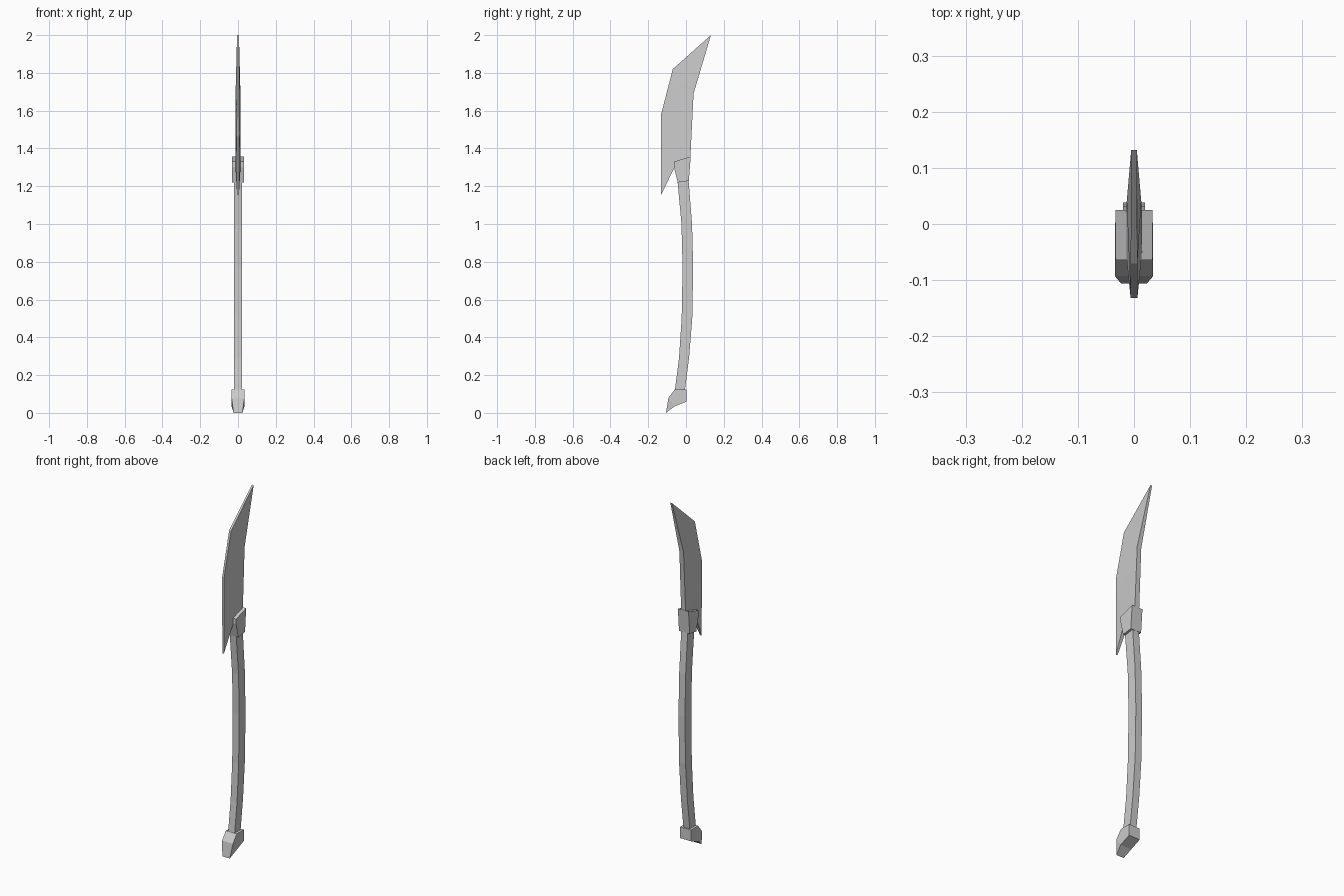
import bpy, bmesh

if "Cube" in bpy.data.objects:
    bpy.data.objects.remove(bpy.data.objects["Cube"])


def side_solid(name, pts, patches, smooth=False):
    """Solid mirrored about x = 0 from side points (y, z, half width).
    The outline is pts in order; patches split the side into faces."""
    bm = bmesh.new()
    left = [bm.verts.new((-h, y, z)) for y, z, h in pts]
    right = [bm.verts.new((h, y, z)) for y, z, h in pts]
    for p in patches:
        bm.faces.new([right[i] for i in p])
        bm.faces.new([left[i] for i in reversed(p)])
    n = len(pts)
    for i in range(n):
        j = (i + 1) % n
        bm.faces.new((left[i], left[j], right[j], right[i]))
    bmesh.ops.recalc_face_normals(bm, faces=bm.faces)
    mesh = bpy.data.meshes.new(name)
    bm.to_mesh(mesh)
    bm.free()
    ob = bpy.data.objects.new(name, mesh)
    bpy.context.collection.objects.link(ob)
    if smooth:
        bpy.context.view_layer.objects.active = ob
        ob.select_set(True)
        bpy.ops.object.shade_smooth_by_angle()
        ob.select_set(False)
    return ob


# Blade: thin cutting edge at the front, thicker spine at the back
side_solid("blade", [
    (-0.132, 1.155, 0.005), (-0.055, 1.31, 0.014), (0.022, 1.33, 0.014),
    (0.04, 1.69, 0.013), (0.132, 2.0, 0.005), (-0.07, 1.82, 0.006),
    (-0.132, 1.58, 0.006)],
    [(0, 1, 6), (1, 2, 3, 6), (3, 4, 5, 6)], smooth=True)

# Shaft: bowed bar with a rectangular section (front y, back y, z)
path = [(-0.06, -0.007, 0.11), (-0.037, 0.016, 0.29), (-0.023, 0.033, 0.50),
        (-0.018, 0.038, 0.77), (-0.024, 0.032, 1.00), (-0.046, 0.013, 1.24)]
n = len(path)
outline = [(f, z, 0.02) for f, b, z in path]
outline += [(b, z, 0.02) for f, b, z in reversed(path)]
side_solid("shaft", outline,
           [(i, i + 1, 2 * n - 2 - i, 2 * n - 1 - i) for i in range(n - 1)])

# Collar joining blade and shaft
side_solid("collar", [
    (-0.064, 1.33, 0.033), (0.025, 1.357, 0.033), (0.015, 1.228, 0.033),
    (-0.044, 1.22, 0.033), (-0.064, 1.30, 0.033)], [(0, 1, 2, 3, 4)])

# Hooked pommel, narrowing towards its toe
side_solid("pommel", [
    (-0.06, 0.123, 0.034), (0.003, 0.123, 0.034), (0.003, 0.06, 0.034),
    (-0.062, 0.034, 0.034), (-0.106, 0.0, 0.023), (-0.093, 0.08, 0.034)],
    [(0, 1, 2, 3), (0, 3, 5), (3, 4, 5)])
